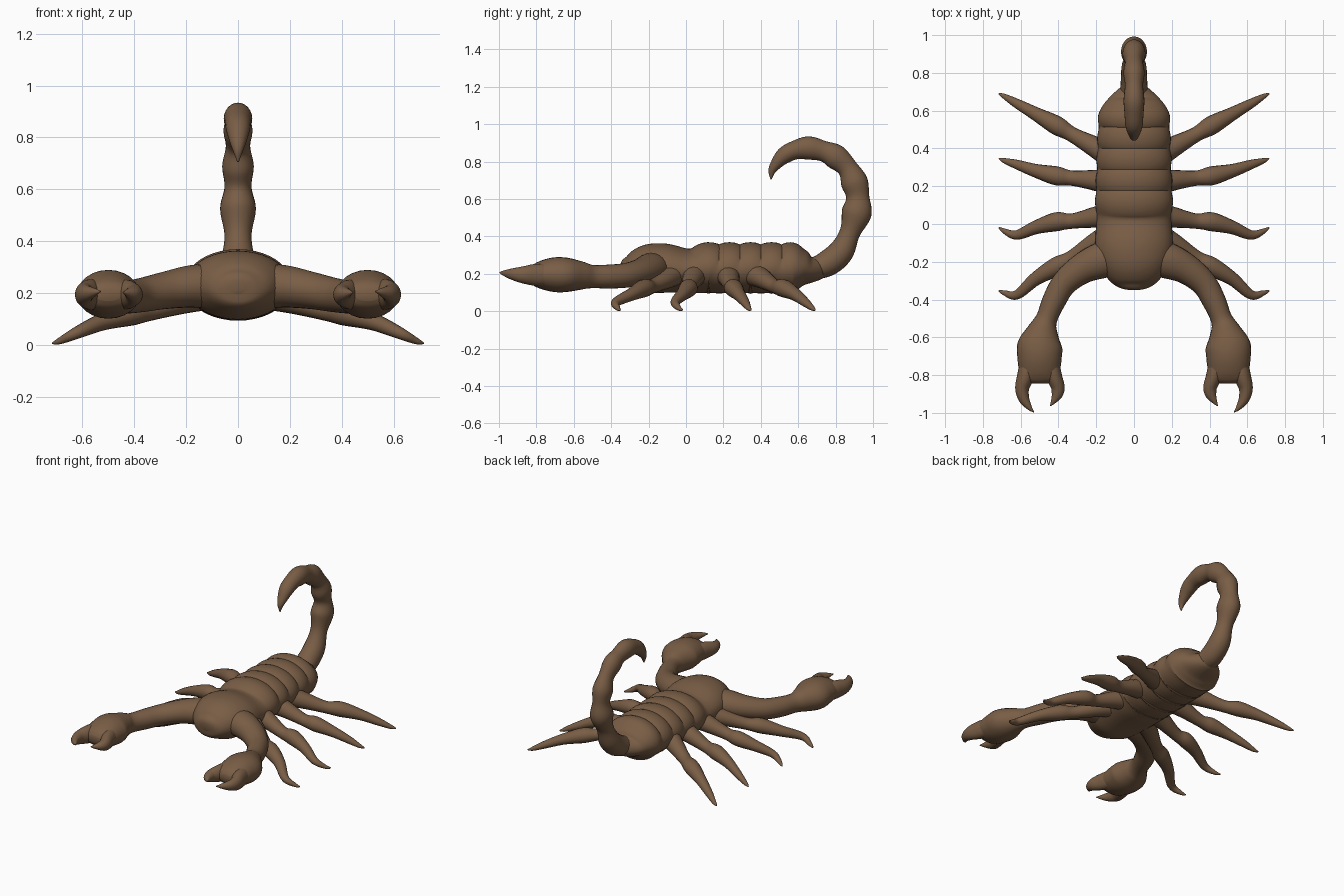
import bpy, bmesh, math
from mathutils import Vector

brown = bpy.data.materials.new("brown")
brown.diffuse_color = (0.19, 0.11, 0.06, 1)


def spline(pts, steps):
    """Catmull-Rom samples through tuples of x, y, z, half width, half height."""
    out, n = [], len(pts)
    for i in range(n - 1):
        a, b, c, d = (pts[max(i - 1, 0)], pts[i], pts[i + 1], pts[min(i + 2, n - 1)])
        for k in range(steps):
            t = k / steps
            out.append([0.5 * (2 * q + (r - p) * t + (2 * p - 5 * q + 4 * r - s) * t * t
                               + (3 * q - p - 3 * r + s) * t ** 3)
                        for p, q, r, s in zip(a, b, c, d)])
    return out + [list(pts[-1])]


def limb(name, pts, mirror=False, side=None, steps=6, sides=24):
    """Loft elliptical rings along a smooth path."""
    samples = spline(pts, steps)
    centres = [Vector(s[:3]) for s in samples]
    bm = bmesh.new()
    rings = []
    for i, s in enumerate(samples):
        tangent = (centres[min(i + 1, len(samples) - 1)] - centres[max(i - 1, 0)]).normalized()
        across = Vector(side) if side else tangent.cross(Vector((0, 0, 1))).normalized()
        up = across.cross(tangent).normalized()
        w, h = max(s[3], 0.002), max(s[4], 0.002)
        rings.append([bm.verts.new(centres[i] + across * w * math.cos(a) + up * h * math.sin(a))
                      for a in (2 * math.pi * k / sides for k in range(sides))])
    for r0, r1 in zip(rings, rings[1:]):
        for k in range(sides):
            j = (k + 1) % sides
            bm.faces.new((r0[k], r0[j], r1[j], r1[k]))
    bm.faces.new(rings[0])
    bm.faces.new(rings[-1])
    bmesh.ops.recalc_face_normals(bm, faces=bm.faces)
    for f in bm.faces:
        f.smooth = True
    mesh = bpy.data.meshes.new(name)
    bm.to_mesh(mesh)
    bm.free()
    mesh.materials.append(brown)
    ob = bpy.data.objects.new(name, mesh)
    bpy.context.collection.objects.link(ob)
    if mirror:
        ob.modifiers.new("mirror", 'MIRROR')
    return ob


# Body: domed head shield, five ridged back plates, tapered rear
body = [(0, -.35, .225, .02, .02), (0, -.338, .225, .075, .055), (0, -.30, .222, .13, .09),
        (0, -.22, .226, .182, .127), (0, -.12, .23, .205, .132), (0, -.01, .217, .2, .119),
        (0, .05, .217, .198, .122)]
for i in range(5):
    y = .12 + .112 * i
    body += [(0, y, .231, .207 - .004 * i, .138), (0, y + .056, .221, .199 - .004 * i, .126)]
body[-1] = (0, .62, .228, .17, .105)
body += [(0, .67, .222, .13, .07), (0, .72, .23, .075, .055), (0, .75, .24, .03, .03)]
limb("body", body, side=(1, 0, 0), sides=40)

# Tail: bulging segments curling over to the sting
tail = [(.58, .22, .09, .07), (.68, .228, .075, .06), (.76, .258, .07, .07), (.83, .32, .066, .068),
        (.876, .42, .052, .055), (.912, .525, .069, .08), (.918, .61, .052, .062),
        (.9, .69, .061, .072), (.863, .765, .047, .055), (.8, .825, .056, .066),
        (.735, .855, .048, .055), (.655, .872, .055, .062), (.58, .86, .05, .05),
        (.525, .832, .046, .045), (.485, .79, .034, .032), (.46, .75, .02, .02),
        (.455, .705, .003, .003)]
limb("tail", [(0,) + p for p in tail], side=(1, 0, 0))

# Pincer arms with swollen hands
limb("pincer_arm", [(.08, -.17, .225, .1, .09), (.18, -.195, .225, .095, .082),
                    (.28, -.24, .21, .08, .072), (.37, -.315, .192, .068, .066),
                    (.425, -.41, .185, .062, .064), (.462, -.5, .185, .057, .062),
                    (.482, -.56, .19, .08, .076), (.498, -.64, .194, .118, .092),
                    (.5, -.71, .195, .117, .092), (.5, -.78, .194, .108, .074),
                    (.5, -.825, .194, .095, .05), (.5, -.845, .194, .05, .025)], mirror=True)

# Curved claw fingers
limb("outer_finger", [(.555, -.74, .194, .05, .06), (.575, -.81, .194, .045, .058),
                      (.592, -.87, .194, .037, .046), (.583, -.925, .198, .029, .032),
                      (.555, -.97, .203, .015, .016), (.53, -.997, .206, .002, .002)], mirror=True)
limb("inner_finger", [(.445, -.74, .194, .05, .06), (.422, -.81, .194, .042, .055),
                      (.403, -.865, .194, .036, .042), (.408, -.905, .197, .029, .029),
                      (.427, -.94, .2, .014, .014), (.443, -.963, .203, .002, .002)], mirror=True)

# Four pairs of walking legs: x, height, thickness shared, y varies
stations = [(.12, .2, .07), (.21, .172, .055), (.33, .133, .04), (.41, .122, .05),
            (.52, .09, .036), (.62, .047, .025), (.685, .016, .014), (.715, .006, .004)]
leg_ys = {
    "front_leg": (-.06, -.105, -.18, -.225, -.29, -.375, -.365, -.352),
    "second_leg": (.05, .035, .015, .012, -.018, -.058, -.038, -.018),
    "third_leg": (.22, .232, .243, .255, .282, .315, .335, .347),
    "rear_leg": (.36, .41, .475, .522, .583, .638, .675, .69),
}
for name, ys in leg_ys.items():
    limb(name, [(x, y, z, r, r * .95) for (x, z, r), y in zip(stations, ys)], mirror=True, sides=16)
